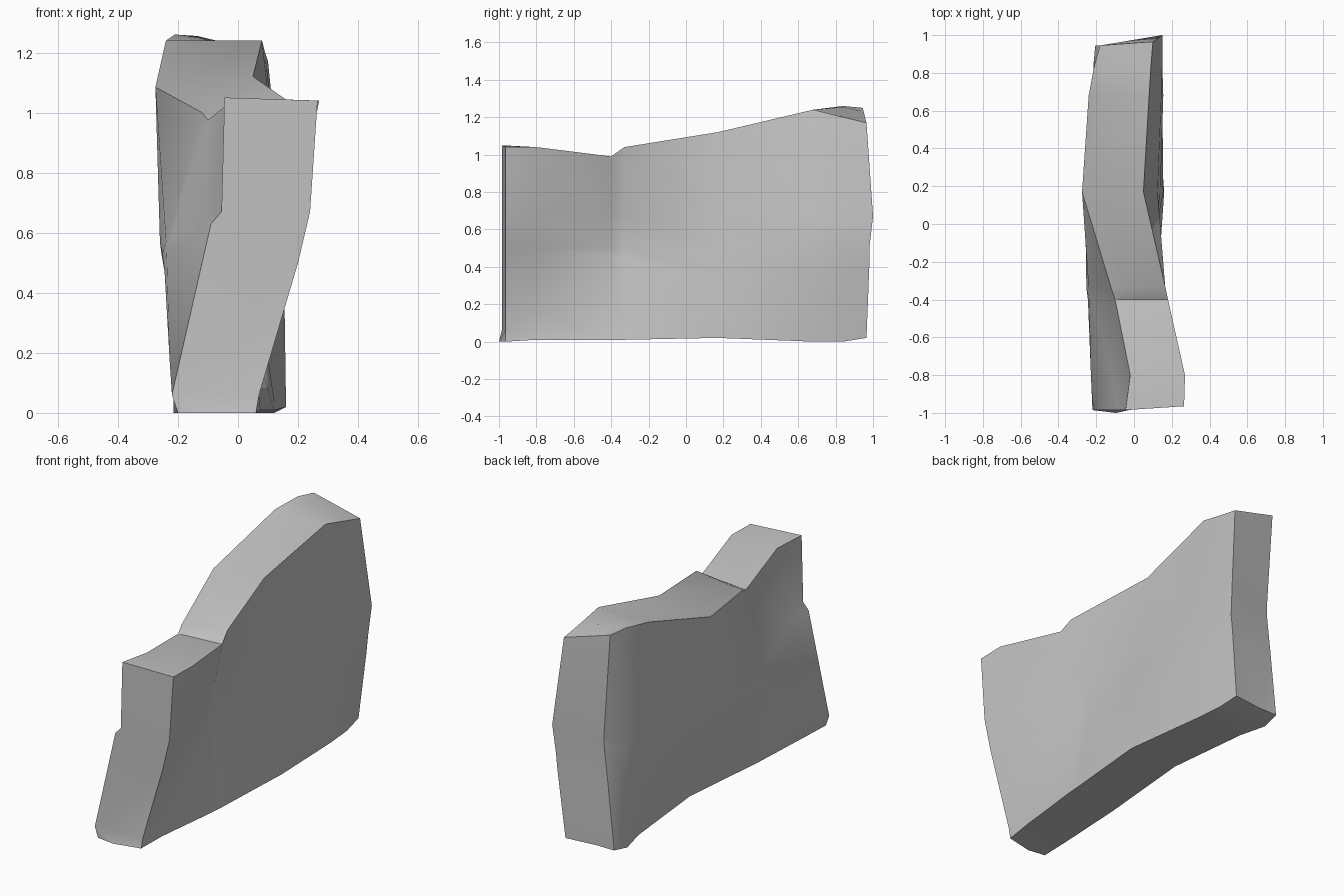
import bpy, bmesh

cube = bpy.data.objects.get("Cube")
if cube:
    bpy.data.objects.remove(cube)

# One neutral grey for the whole stone
stone = bpy.data.materials.new("stone_grey")
stone.use_nodes = True
grey = (0.55, 0.55, 0.55, 1)
stone.diffuse_color = grey
stone.node_tree.nodes["Principled BSDF"].inputs["Base Color"].default_value = grey

# Cross-sections from front to back:
# left y, right y, base z, ledge z, crease z, top z left, top z right,
# left x (base to top), right x (base to top)
SECTIONS = [
    (-.985, -.965, .00, .63, .06, 1.05, 1.04,
     (-.20, -.22, -.09, -.055, -.045), (.06, .07, .20, .24, .265)),
    (-.80, -.80, .01, .60, .18, 1.04, 1.04,
     (-.205, -.228, -.137, -.11, -.02), (.075, .07, .16, .20, .27)),
    (-.40, -.40, .01, .54, .46, .975, .99,
     (-.185, -.244, -.238, -.222, -.10), (.12, .06, .065, .09, .18)),
    (-.34, -.33, .01, .53, .44, 1.0, 1.04,
     (-.18, -.24, -.252, -.24, -.12), (.125, .062, .05, .075, .165)),
    (.17, .17, .02, .53, .36, 1.085, 1.12,
     (-.145, -.22, -.255, -.26, -.275), (.16, .155, .14, .125, .05)),
    (.68, .68, .00, .53, .36, 1.24, 1.24,
     (-.175, -.215, -.235, -.24, -.24), (.12, .15, .155, .145, .08)),
    (.84, .84, .00, .55, .36, 1.26, 1.20,
     (-.215, -.215, -.21, -.21, -.21), (.105, .14, .15, .15, .09)),
    (.945, .965, .02, .62, .40, 1.25, 1.17,
     (-.205, -.165, -.14, -.14, -.18), (.09, .13, .14, .15, .10)),
]


def section_ring(bm, index):
    y_l, y_r, base, ledge, crease, top_l, top_r, left, right = SECTIONS[index]
    ring = [bm.verts.new((x, y_l, z))
            for x, z in zip(left, (base, crease, ledge, ledge + .04, top_l))]
    # Crown point; it stays high beside the chipped back corner
    chipped = index == len(SECTIONS) - 2
    crown_z = top_l - .005 if chipped else top_l * .75 + top_r * .25
    ring.append(bm.verts.new((left[-1] * .75 + right[-1] * .25, (y_l * 3 + y_r) / 4, crown_z)))
    # The back right edge swells slightly at mid height
    back = index == len(SECTIONS) - 1
    swell = (0, .015, .015, .035, 0) if back else (0,) * 5
    side = [bm.verts.new((x, y_r + s, z))
            for x, z, s in zip(right, (base, crease, .5, .67, top_r), swell)]
    ring += reversed(side)
    # Keel point under the slab; it juts forward at the front
    jut = .015 if index == 0 else 0
    ring.append(bm.verts.new((left[0] * .6 + right[0] * .4, y_l - jut, base)))
    return ring


# Bent slab: skin the sections
bm = bmesh.new()
rings = [section_ring(bm, i) for i in range(len(SECTIONS))]
n = len(rings[0])
for a, b in zip(rings, rings[1:]):
    for i in range(n):
        j = (i + 1) % n
        bm.faces.new((a[i], a[j], b[j], b[i]))

# End faces: foot, ledge band and upper part
for ring in (rings[0], rings[-1]):
    l0, l1, l2, l3, l4, crown, r4, r3, r2, r1, r0, keel = ring
    for corners in ((l0, l1, keel), (keel, l1, r1, r0), (l1, l2, r2, r1),
                    (l2, l3, r3, r2), (l3, l4, crown, r4, r3)):
        bm.faces.new(corners)
bmesh.ops.recalc_face_normals(bm, faces=bm.faces)

mesh = bpy.data.meshes.new("stone_slab")
bm.to_mesh(mesh)
bm.free()
mesh.materials.append(stone)
slab = bpy.data.objects.new("stone_slab", mesh)
bpy.context.collection.objects.link(slab)

# Soft faces with crisp rims
bpy.ops.object.select_all(action='DESELECT')
slab.select_set(True)
bpy.context.view_layer.objects.active = slab
bpy.ops.object.shade_smooth_by_angle(angle=0.55)
